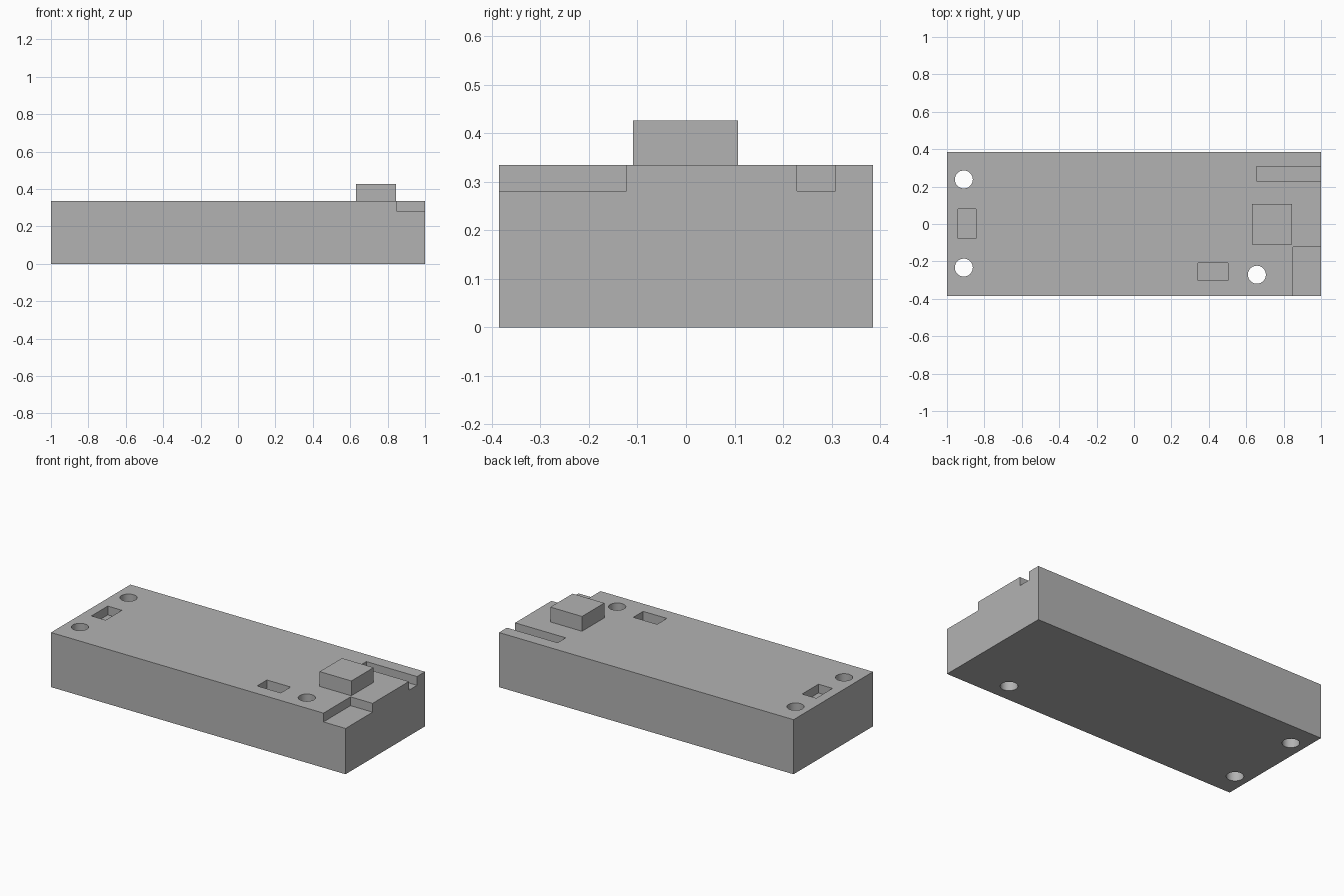
import bpy

if "Cube" in bpy.data.objects:
    bpy.data.objects.remove(bpy.data.objects["Cube"], do_unlink=True)

# Single grey material
grey = bpy.data.materials.new("light_grey")
grey.use_nodes = True
grey.diffuse_color = (0.45, 0.45, 0.45, 1)
grey.node_tree.nodes["Principled BSDF"].inputs["Base Color"].default_value = grey.diffuse_color

TOP = 0.335
FLOOR = 0.281
HALF_Y = 0.385
ABOVE = 0.4  # cutters reach past the top face


def box(name, x, y, z):
    """Box between the given (low, high) limits."""
    bpy.ops.mesh.primitive_cube_add(size=1)
    ob = bpy.context.object
    ob.name = name
    limits = (x, y, z)
    for v in ob.data.vertices:
        v.co = [lo + (c + 0.5) * (hi - lo) for c, (lo, hi) in zip(v.co, limits)]
    ob.data.materials.append(grey)
    return ob


def cut(target, cutter):
    """Subtract the cutter from the target, then delete it."""
    cutter.hide_render = True
    mod = target.modifiers.new("cut", "BOOLEAN")
    mod.operation = "DIFFERENCE"
    mod.solver = "EXACT"
    mod.object = cutter
    bpy.context.view_layer.objects.active = target
    bpy.ops.object.modifier_apply(modifier=mod.name)
    bpy.data.objects.remove(cutter, do_unlink=True)


# Main block
body = box("body", (-1, 1), (-HALF_Y, HALF_Y), (0, TOP))

# Shallow recesses: corner step, open slot and two pockets
recesses = {
    "corner_step": ((0.85, 1.1), (-0.5, -0.123)),
    "side_slot": ((0.656, 1.1), (0.229, 0.308)),
    "end_pocket": ((-0.941, -0.845), (-0.077, 0.081)),
    "front_pocket": ((0.342, 0.503), (-0.303, -0.208)),
}
for name, (x, y) in recesses.items():
    cut(body, box(name, x, y, (FLOOR, ABOVE)))

# Round through holes
for x, y in ((-0.91, 0.238), (-0.91, -0.233), (0.657, -0.271)):
    bpy.ops.mesh.primitive_cylinder_add(vertices=48, radius=0.048, depth=1, location=(x, y, 0.2))
    hole = bpy.context.object
    hole.data.materials.append(grey)
    cut(body, hole)

# Smooth hole walls, sharp edges elsewhere
bpy.ops.object.select_all(action="DESELECT")
body.select_set(True)
bpy.context.view_layer.objects.active = body
bpy.ops.object.shade_smooth_by_angle(angle=0.5)

# Raised block on the top face
box("raised_block", (0.631, 0.846), (-0.109, 0.107), (TOP, 0.426))
